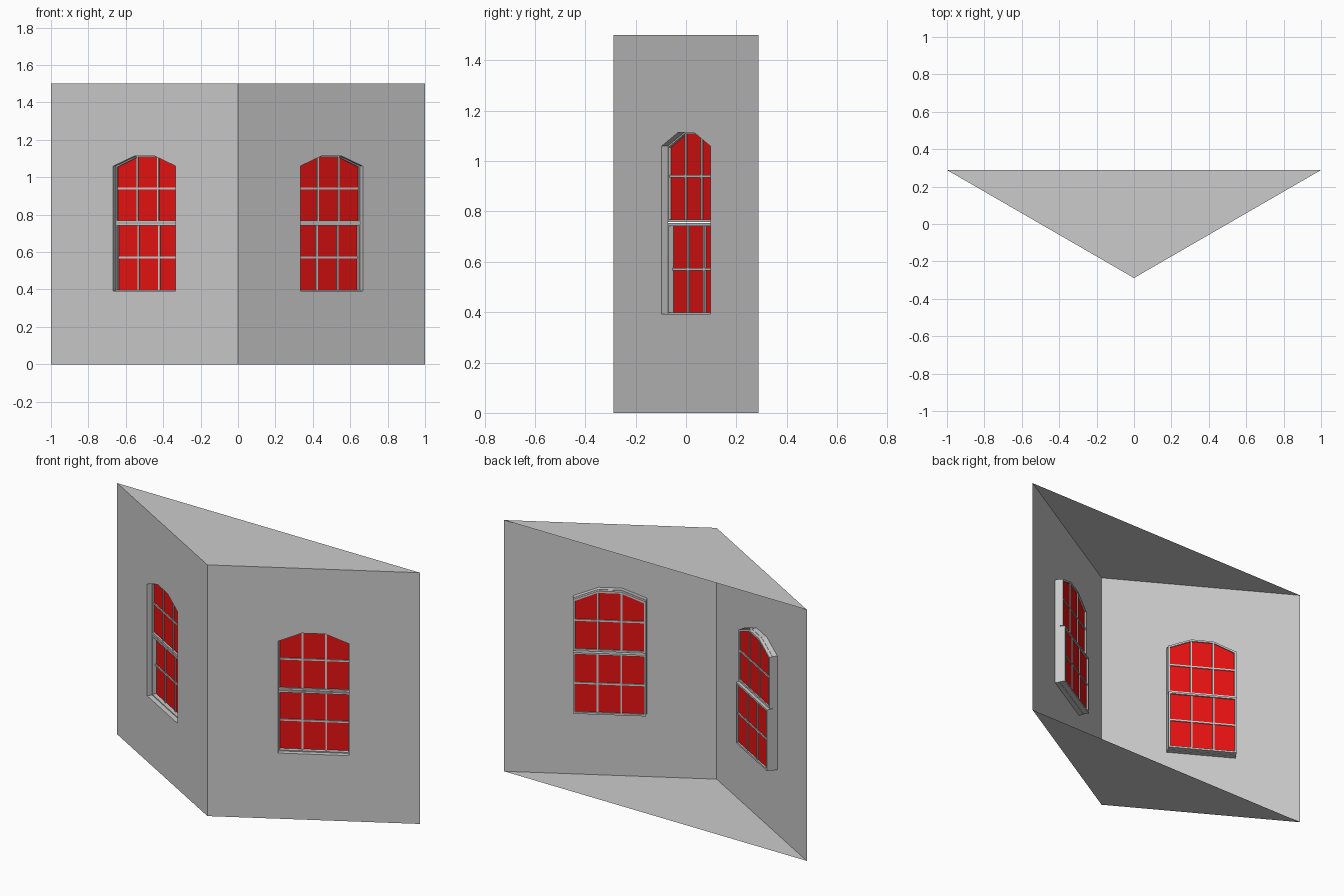
import bpy, bmesh, math
from mathutils import Matrix, Vector

cube = bpy.data.objects.get("Cube")
if cube:
    bpy.data.objects.remove(cube, do_unlink=True)


def material(name, rgb):
    m = bpy.data.materials.new(name)
    m.use_nodes = True
    m.diffuse_color = (*rgb, 1)
    m.node_tree.nodes["Principled BSDF"].inputs["Base Color"].default_value = (*rgb, 1)
    return m


GREY = material("plain_grey", (0.6, 0.6, 0.6))
RED = material("red_glass", (0.8, 0.006, 0.006))

HEIGHT = 1.5
HALF_WALL = 1 / math.sqrt(3)
BACK = HALF_WALL / 2
HALF_W, SILL, SHOULDER, CROWN = 0.2, 0.385, 1.065, 1.12
MID = 0.755          # height where the two sashes meet
BAR_X = 0.064        # vertical glazing bars, also the corners of the arch
BAR = 0.005          # half thickness of a bar


def finish(name, bm, mat, matrix=Matrix()):
    bmesh.ops.recalc_face_normals(bm, faces=bm.faces[:])
    mesh = bpy.data.meshes.new(name)
    bm.to_mesh(mesh)
    bm.free()
    mesh.materials.append(mat)
    ob = bpy.data.objects.new(name, mesh)
    ob.matrix_world = matrix
    bpy.context.collection.objects.link(ob)


def arch(inset, bottom=SILL):
    w, s = HALF_W - inset, SHOULDER - inset * 0.8
    return [(-w, bottom + inset), (w, bottom + inset), (w, s),
            (BAR_X, CROWN - inset), (-BAR_X, CROWN - inset), (-w, s)]


def box_outline(inset, bottom, top):
    w = HALF_W - inset
    return [(-w, bottom + inset), (w, bottom + inset), (w, top - inset), (-w, top - inset)]


def add_loop(bm, outline, depth):
    return [bm.verts.new((x, depth, z)) for x, z in outline]


def ring(bm, outer, inner, d0, d1):
    """Closed rectangular-section frame between two outlines."""
    loops = [add_loop(bm, o, d) for o, d in ((outer, d0), (outer, d1), (inner, d1), (inner, d0))]
    n = len(outer)
    for k in range(4):
        a, b = loops[k], loops[(k + 1) % 4]
        for i in range(n):
            j = (i + 1) % n
            bm.faces.new((a[i], a[j], b[j], b[i]))


def bar(bm, x0, x1, z0, z1, d0, d1):
    size = Vector((x1 - x0, d1 - d0, z1 - z0))
    centre = Vector((x0 + x1, d0 + d1, z0 + z1)) / 2
    bmesh.ops.create_cube(bm, size=1, matrix=Matrix.Translation(centre) @ Matrix.Diagonal((*size, 1)))


def wall(name, matrix):
    """Flat wall sheet with an arched opening."""
    bm = bmesh.new()
    edge = [(-HALF_WALL, 0), (HALF_WALL, 0), (HALF_WALL, HEIGHT), (-HALF_WALL, HEIGHT)]
    edges = []
    for outline in (edge, arch(0)):
        vs = add_loop(bm, outline, 0)
        edges += [bm.edges.new((vs[i - 1], vs[i])) for i in range(len(vs))]
    bmesh.ops.triangle_fill(bm, use_beauty=True, edges=edges)
    bmesh.ops.dissolve_limit(bm, angle_limit=0.01, verts=bm.verts[:], edges=bm.edges[:])
    finish(name, bm, GREY, matrix)


def sash(name, outer, inner, d0, d1, glass_d, cross_z, matrix):
    """Frame, glazing bars and a glass sheet."""
    bm = bmesh.new()
    ring(bm, outer, inner, d0, d1)
    b0, b1 = glass_d - 0.006, glass_d + 0.006
    bottom = inner[0][1]
    top = max(z for x, z in inner)
    w = inner[1][0]
    for x in (-BAR_X, BAR_X):
        bar(bm, x - BAR, x + BAR, bottom, top, b0, b1)
    bar(bm, -w, w, cross_z - BAR, cross_z + BAR, b0, b1)
    finish(name + "_frame", bm, GREY, matrix)

    bm = bmesh.new()
    bm.faces.new(add_loop(bm, inner, glass_d))
    finish(name + "_glass", bm, RED, matrix)


# Two front walls, each with a double sash window set to the inside
for side, sign in (("left", 1), ("right", -1)):
    place = Matrix.Translation((0.5 * sign, 0, 0)) @ Matrix.Rotation(sign * math.radians(30), 4, "Z")
    wall(side + "_wall", place)

    bm = bmesh.new()
    ring(bm, arch(0), arch(0.007), 0, 0.028)
    finish(side + "_window_casing", bm, GREY, place)

    sash(side + "_upper_sash", arch(0.002, MID), arch(0.013, MID),
         0.028, 0.046, 0.039, 0.94, place)
    sash(side + "_lower_sash", box_outline(0.002, SILL, MID), box_outline(0.013, SILL, MID),
         0.028, 0.06, 0.051, 0.57, place)

# Triangular floor and roof; the back stays open
for name, z in (("floor", 0), ("roof", HEIGHT)):
    bm = bmesh.new()
    bm.faces.new([bm.verts.new(p) for p in ((-1, BACK, z), (0, -BACK, z), (1, BACK, z))])
    finish(name, bm, GREY)
